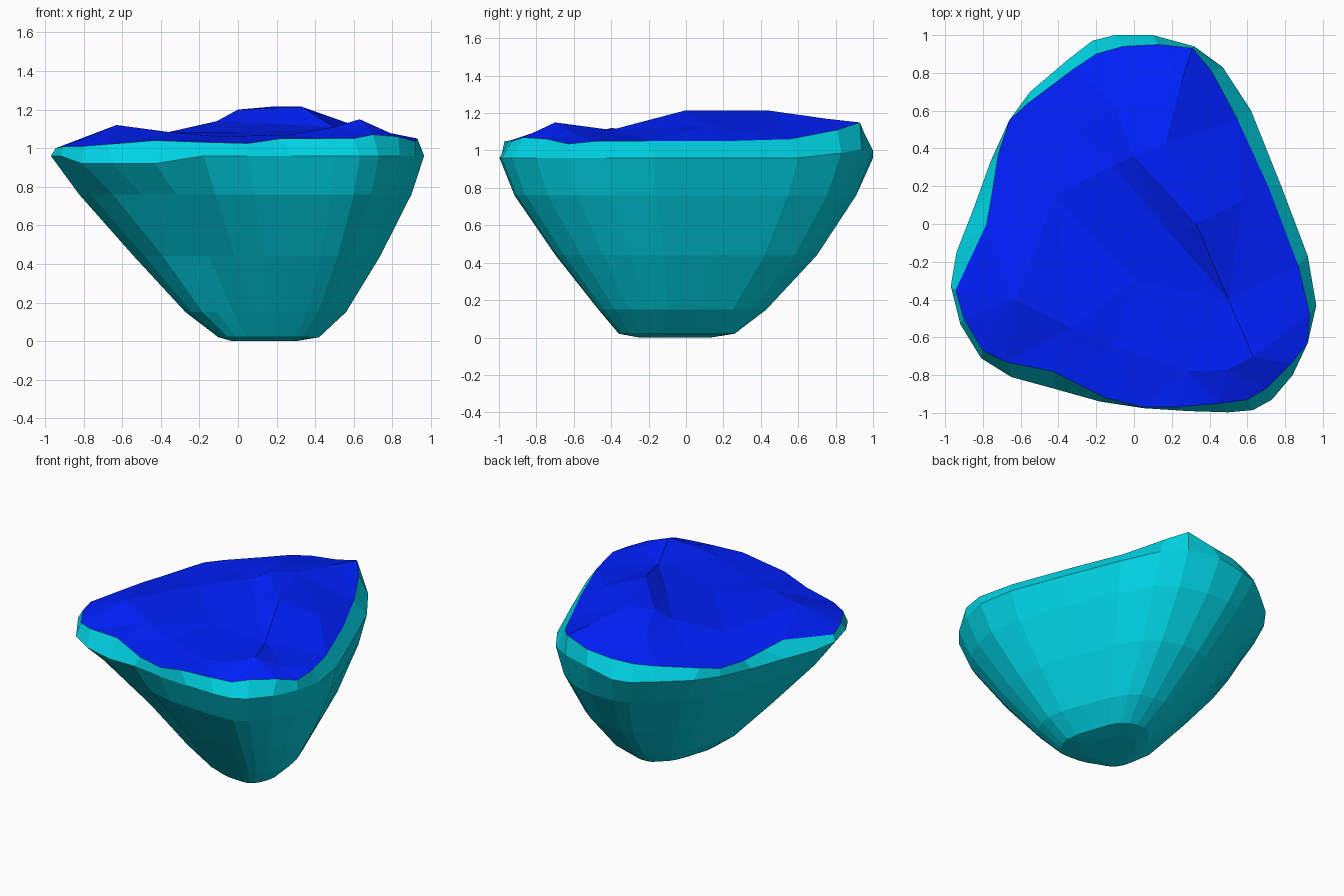
import bpy, bmesh, math
from mathutils import Vector
from mathutils.geometry import delaunay_2d_cdt


def material(name, color):
    m = bpy.data.materials.new(name)
    m.diffuse_color = color
    return m


def make_object(name, verts, faces, mat):
    bm = bmesh.new()
    vs = [bm.verts.new(v) for v in verts]
    for f in faces:
        bm.faces.new([vs[i] for i in f])
    bm.normal_update()
    me = bpy.data.meshes.new(name)
    bm.to_mesh(me)
    bm.free()
    me.materials.append(mat)
    ob = bpy.data.objects.new(name, me)
    bpy.context.collection.objects.link(ob)
    return ob


# Widest outline of the rock, counter-clockwise
outline = [(.10, 1.0), (-.10, 1.0), (-.22, .97), (-.35, .87), (-.55, .70),
           (-.66, .55), (-.76, .33), (-.85, .08), (-.94, -.15), (-.97, -.33),
           (-.92, -.53), (-.81, -.71), (-.65, -.81), (-.43, -.87), (-.18, -.94),
           (.05, -.975), (.28, -.99), (.50, -.997), (.63, -.985), (.73, -.93),
           (.84, -.80), (.92, -.63), (.965, -.43), (.92, -.17), (.78, .20),
           (.62, .60), (.47, .83), (.32, .94)]

# Edge where the plateau meets the rock, one point per outline point
rim = [(.13, .95, 1.10), (-.06, .94, 1.08), (-.20, .90, 1.065), (-.32, .82, 1.05),
       (-.56, .64, 1.03), (-.66, .55, 1.02), (-.72, .36, 1.02), (-.75, .17, 1.035),
       (-.78, 0, 1.05), (-.945, -.35, 1.0), (-.90, -.50, 1.01), (-.80, -.67, 1.01),
       (-.68, -.73, 1.02), (-.43, -.78, 1.04), (-.15, -.92, 1.03), (.05, -.97, 1.025),
       (.22, -.97, 1.05), (.45, -.95, 1.05), (.60, -.93, 1.05), (.70, -.87, 1.07),
       (.83, -.74, 1.06), (.92, -.63, 1.035), (.93, -.48, 1.05), (.87, -.22, 1.05),
       (.71, .20, 1.05), (.55, .55, 1.06), (.41, .81, 1.11), (.31, .93, 1.15)]
n = len(rim)

# Lower rings: z, x scale, x shift, y scale, y shift, depth of the front-left dent
rings = [(0, .17, .135, .19, -.06, 0), (.02, .27, .16, .31, -.05, .05),
         (.15, .43, .145, .45, -.02, .10), (.44, .66, .10, .70, 0, .15),
         (.76, .89, .04, .915, -.005, .08)]
verts = []
for z, sx, ox, sy, oy, dent in rings:
    for x, y in outline:
        angle = math.atan2(y, x) - math.radians(-124)
        angle = (angle + math.pi) % (2 * math.pi) - math.pi
        k = 1 - dent * max(0, 1 - abs(angle) / .6)
        verts.append((x * sx * k + ox, y * sy * k + oy, z))
for x, y in outline:
    lift = .06 * max(0, (y - .7) / .3) * min(1, max(0, (x + .1) / .3))
    drop = .04 if -.85 < x < -.3 and y < 0 else 0
    verts.append((x, y, .96 + lift - drop))
verts += rim

# Rock body: flat base and stacked walls
faces = [tuple(reversed(range(n)))]
for r in range(len(rings) + 1):
    for i in range(n):
        j = (i + 1) % n
        faces.append((r * n + i, r * n + j, (r + 1) * n + j, (r + 1) * n + i))
make_object("rock_base", verts, faces, material("teal_rock", (0, .66, .78, 1)))

# Plateau: uneven low-poly ground inside the rim, with a creased ridge
bumps = [(-.11, .31, 1.14), (0, .36, 1.20), (.33, 0, 1.215), (.50, -.40, 1.11),
         (.20, -.06, 1.125), (.17, .43, 1.215), (.25, .75, 1.17), (.57, .12, 1.13),
         (.63, -.70, 1.15), (.78, -.59, 1.08), (.50, -.77, 1.11), (.28, -.78, 1.07),
         (-.10, -.65, 1.06), (-.63, -.40, 1.12), (-.33, -.55, 1.08),
         (0, -.30, 1.08), (-.42, .15, 1.07), (-.10, .62, 1.14), (-.35, .50, 1.06)]
creases = [(0, 1), (1, 2), (2, 3), (3, 4), (4, 0), (5, 2), (5, 1), (2, 7)]
points = [Vector(p) for p in rim + bumps]
flat, _, tris, orig, _, _ = delaunay_2d_cdt(
    [p.xy for p in points],
    [(i, (i + 1) % n) for i in range(n)] + [(a + n, b + n) for a, b in creases],
    [list(range(n))], 1, 1e-5)
top = [(p.x, p.y, points[o[0]].z if o else 1.05) for p, o in zip(flat, orig)]
make_object("plateau_top", top, tris, material("blue_ground", (0, .015, 1, 1)))
